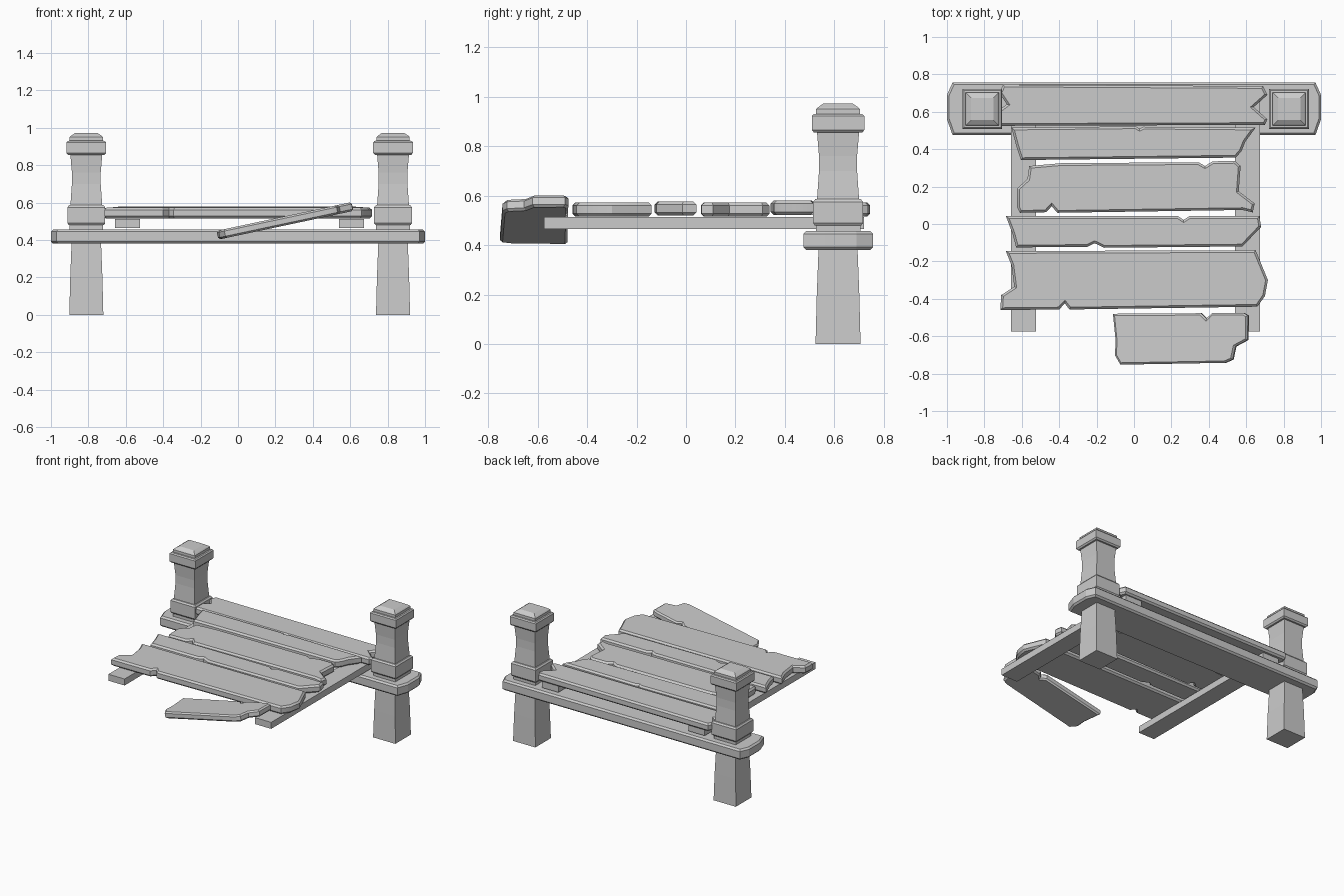
import bpy, bmesh
from math import radians
from mathutils import Matrix, Vector

if "Cube" in bpy.data.objects:
    bpy.data.objects.remove(bpy.data.objects["Cube"])


def finish(name, bm, smooth=False):
    bmesh.ops.recalc_face_normals(bm, faces=bm.faces[:])
    me = bpy.data.meshes.new(name)
    bm.to_mesh(me)
    bm.free()
    ob = bpy.data.objects.new(name, me)
    bpy.context.collection.objects.link(ob)
    if smooth:
        bpy.ops.object.select_all(action='DESELECT')
        ob.select_set(True)
        bpy.context.view_layer.objects.active = ob
        bpy.ops.object.shade_smooth_by_angle(angle=radians(30))
    return ob


def slab(name, outline, z0, z1, bevel=0.0, tilt=None, smooth=False):
    """Extrude a flat outline from z0 to z1 and chamfer its rims."""
    bm = bmesh.new()
    lo = [bm.verts.new((x, y, z0)) for x, y in outline]
    hi = [bm.verts.new((x, y, z1)) for x, y in outline]
    n = len(outline)
    bm.faces.new(lo[::-1])
    bm.faces.new(hi)
    for i in range(n):
        j = (i + 1) % n
        bm.faces.new((lo[i], lo[j], hi[j], hi[i]))
    bmesh.ops.recalc_face_normals(bm, faces=bm.faces[:])
    if bevel:
        rims = [e for e in bm.edges if abs(e.verts[0].co.z - e.verts[1].co.z) < 1e-5]
        bmesh.ops.bevel(bm, geom=rims, offset=bevel, segments=1, profile=0.5,
                        affect='EDGES', clamp_overlap=True)
    if tilt:
        bmesh.ops.transform(bm, matrix=tilt, verts=bm.verts[:])
    return finish(name, bm, smooth)


def box(x0, x1, y0, y1):
    return [(x0, y0), (x1, y0), (x1, y1), (x0, y1)]


# Posts: square rings lofted along a profile of (half width, height)
POST = [(.091, 0), (.086, .2), (.079, .38), (.079, .455), (.09, .457), (.09, .48),
        (.094, .48), (.101, .49), (.101, .575), (.092, .586), (.085, .587),
        (.077, .7), (.077, .76), (.085, .855), (.097, .855), (.106, .865),
        (.106, .922), (.099, .93), (.089, .931), (.089, .95), (.082, .957), (.06, .972)]


def post(name, cx, cy):
    bm = bmesh.new()
    rings = [[bm.verts.new((cx + sx * r, cy + sy * r, z))
              for sx, sy in ((-1, -1), (1, -1), (1, 1), (-1, 1))] for r, z in POST]
    for a, b in zip(rings, rings[1:]):
        for i in range(4):
            j = (i + 1) % 4
            bm.faces.new((a[i], a[j], b[j], b[i]))
    bm.faces.new(rings[0][::-1])
    bm.faces.new(rings[-1])
    return finish(name, bm)


post("post_left", -.811, .615)
post("post_right", .829, .615)

# Cross beam with clipped corners
slab("cross_beam", [(-.97, .475), (.97, .475), (1, .56), (1, .69), (.97, .757),
                    (-.97, .757), (-1, .69), (-1, .56)], .38, .457, .012)

# Stringers under the deck
slab("stringer_left", box(-.657, -.525, -.575, .72), .465, .513)
slab("stringer_right", box(.54, .674, -.575, .72), .465, .513)

# Weathered deck planks, back to front
PLANKS = [
    ([(-.72, .525), (.70, .53), (.713, .56), (.64, .625), (.713, .69), (.69, .737),
      (-.70, .745), (-.72, .7), (-.68, .64), (-.72, .61)], .515, .572),
    ([(-.605, .342), (.545, .355), (.575, .39), (.595, .44), (.65, .515), (.05, .52),
      (.03, .51), (.01, .522), (-.655, .515), (-.63, .42)], .522, .58),
    ([(-.61, .06), (-.47, .063), (-.44, .095), (-.41, .06), (.58, .075), (.635, .062),
      (.645, .11), (.56, .175), (.57, .31), (.54, .337), (.42, .335), (.38, .31),
      (.345, .33), (-.39, .325), (-.56, .31), (-.57, .24), (-.625, .19), (-.625, .09)],
     .515, .573),
    ([(-.63, -.125), (-.25, -.122), (-.21, -.103), (-.16, -.127), (.58, -.12),
      (.68, -.015), (.67, .042), (.295, .042), (.265, .022), (.235, .042),
      (-.685, .042), (-.65, -.05)], .52, .576),
    ([(-.715, -.46), (-.40, -.457), (-.37, -.425), (-.345, -.457), (.66, -.442),
      (.70, -.385), (.716, -.3), (.65, -.14), (-.685, -.145), (-.655, -.22),
      (-.64, -.335), (-.71, -.38)], .515, .573),
]
for i, (outline, z0, z1) in enumerate(PLANKS):
    slab(f"deck_plank_{i + 1}", outline, z0, z1, .012, smooth=True)

# Broken loose plank, tipped up at its right end
pivot = Vector((.25, -.61, .502))
tilt = Matrix.Translation(pivot) @ Matrix.Rotation(radians(-12), 4, 'Y')
loose = [(-.07, -.752), (.49, -.742), (.53, -.725), (.545, -.655), (.61, -.62),
         (.612, -.49), (.59, -.476), (.42, -.477), (.39, -.505), (.36, -.477),
         (-.11, -.48), (-.095, -.63), (-.1, -.7)]
slab("loose_plank", [((x - .25) * 1.022, y + .61) for x, y in loose],
     -.024, .024, .01, tilt, smooth=True)
